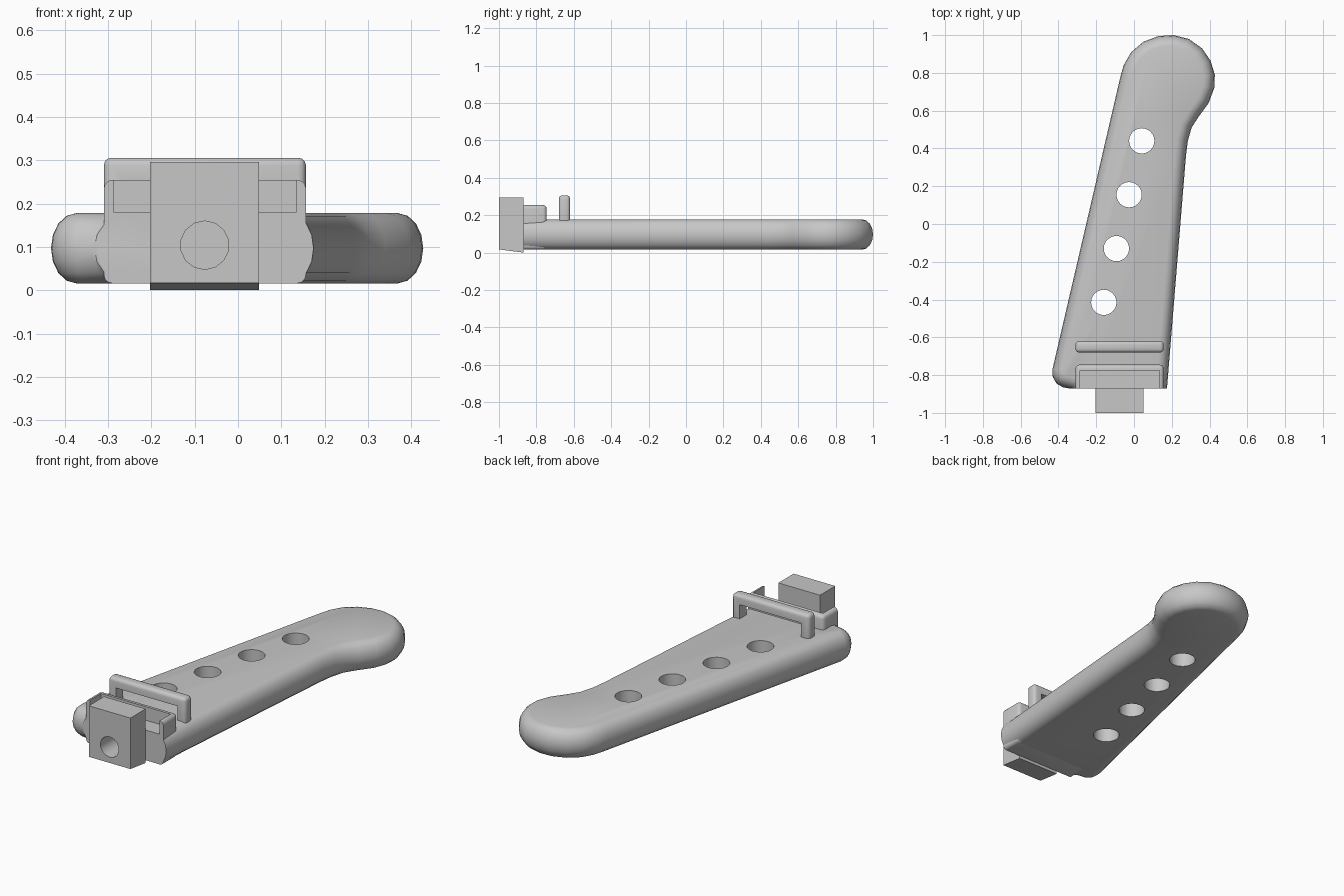
import bpy, bmesh, math
from mathutils import Vector

cube = bpy.data.objects.get("Cube")
if cube:
    bpy.data.objects.remove(cube, do_unlink=True)

grey = bpy.data.materials.new("plain grey")
grey.use_nodes = True
grey.diffuse_color = (0.57, 0.57, 0.57, 1)
grey.node_tree.nodes["Principled BSDF"].inputs["Base Color"].default_value = (0.57, 0.57, 0.57, 1)


def finish_mesh(name, bm):
    bmesh.ops.recalc_face_normals(bm, faces=bm.faces)
    mesh = bpy.data.meshes.new(name)
    bm.to_mesh(mesh)
    bm.free()
    mesh.materials.append(grey)
    ob = bpy.data.objects.new(name, mesh)
    bpy.context.collection.objects.link(ob)
    return ob


def box(name, lo, hi, bevel=0):
    bm = bmesh.new()
    bmesh.ops.create_cube(bm, size=1)
    for v in bm.verts:
        v.co = [(a + b) / 2 + c * (b - a) for a, b, c in zip(lo, hi, v.co)]
    if bevel:
        bmesh.ops.bevel(bm, geom=bm.edges[:], offset=bevel, segments=3,
                        profile=0.5, affect='EDGES')
    return finish_mesh(name, bm)


def cylinder(name, centre, radius, depth, sides, along_y=False):
    bm = bmesh.new()
    bmesh.ops.create_cone(bm, cap_ends=True, segments=sides, radius1=radius,
                          radius2=radius, depth=depth)
    for v in bm.verts:
        x, y, z = v.co
        v.co = Vector(centre) + (Vector((x, z, y)) if along_y else v.co)
    return finish_mesh(name, bm)


def activate(ob):
    bpy.ops.object.select_all(action='DESELECT')
    ob.select_set(True)
    bpy.context.view_layer.objects.active = ob


def cut(ob, cutter):
    mod = ob.modifiers.new("cut", 'BOOLEAN')
    mod.operation = 'DIFFERENCE'
    mod.solver = 'EXACT'
    mod.object = cutter
    activate(ob)
    bpy.ops.object.modifier_apply(modifier=mod.name)
    bpy.data.objects.remove(cutter, do_unlink=True)


def smooth(ob):
    activate(ob)
    bpy.ops.object.shade_smooth_by_angle(angle=math.radians(35))


def inset(points, d):
    """Move a counter-clockwise outline inwards by d."""
    out = []
    for i, p in enumerate(points):
        a = (p - points[i - 1]).normalized()
        b = (points[(i + 1) % len(points)] - p).normalized()
        na, nb = Vector((-a.y, a.x)), Vector((-b.y, b.x))
        out.append(p + (na + nb) * d / (1 + na.dot(nb)))
    return out


# Grip body: plan outline lofted through a rounded edge section
outline = [Vector(p) for p in (
    (0.164, -1.0), (0.275, 0.36), (0.285, 0.44), (0.305, 0.51), (0.34, 0.565),
    (0.395, 0.64), (0.425, 0.72), (0.428, 0.79), (0.405, 0.865), (0.36, 0.93),
    (0.29, 0.98), (0.21, 1.0), (0.13, 0.995), (0.05, 0.965), (-0.015, 0.91),
    (-0.055, 0.84), (-0.072, 0.78), (-0.432, -0.77), (-0.43, -0.81),
    (-0.41, -0.845), (-0.375, -0.865), (-0.33, -0.872), (-0.2, -1.0))]
bm = bmesh.new()
rings = []
for k in range(9):
    t = math.pi * (k / 8 - 0.5)
    ring = inset(outline, 0.058 * (1 - math.cos(t)))
    rings.append([bm.verts.new((p.x, p.y, 0.097 + 0.081 * math.sin(t))) for p in ring])
n = len(outline)
for low, high in zip(rings, rings[1:]):
    for i in range(n):
        j = (i + 1) % n
        bm.faces.new((low[i], low[j], high[j], high[i]))
bm.faces.new(rings[0])
bm.faces.new(rings[-1])
body = finish_mesh("grip_body", bm)
cut(body, box("front_cutter", (-1, -1.5, -1), (1, -0.87, 1)))
for i in range(4):
    cut(body, cylinder("hole_cutter", (-0.16 + 0.067 * i, -0.415 + 0.285 * i, 0.1),
                       0.067, 0.5, 24))
smooth(body)

# Front socket: solid end with a tray open towards the front
socket = box("front_socket", (-0.31, -0.95, 0.016), (0.157, -0.745, 0.255), 0.02)
cut(socket, box("end_cutter", (-1, -1.5, -1), (1, -0.87, 1)))
cut(socket, box("tray_cutter", (-0.287, -1.2, 0.181), (0.135, -0.775, 0.5)))
smooth(socket)

# Raised loop behind the socket
loop = box("strap_loop", (-0.31, -0.68, 0.1), (0.157, -0.62, 0.306), 0.018)
cut(loop, box("window_cutter", (-0.262, -1, 0.14), (0.109, -0.4, 0.255)))
smooth(loop)

# Front block with a sloping underside and a round bore
block = box("front_block", (-0.203, -1.0, 0.0), (0.049, -0.868, 0.296))
for v in block.data.vertices:
    if v.co.y < -0.95 and v.co.z < 0.1:
        v.co.z = 0.017
cut(block, cylinder("bore_cutter", (-0.077, -0.96, 0.104), 0.056, 0.17, 14, True))
smooth(block)
